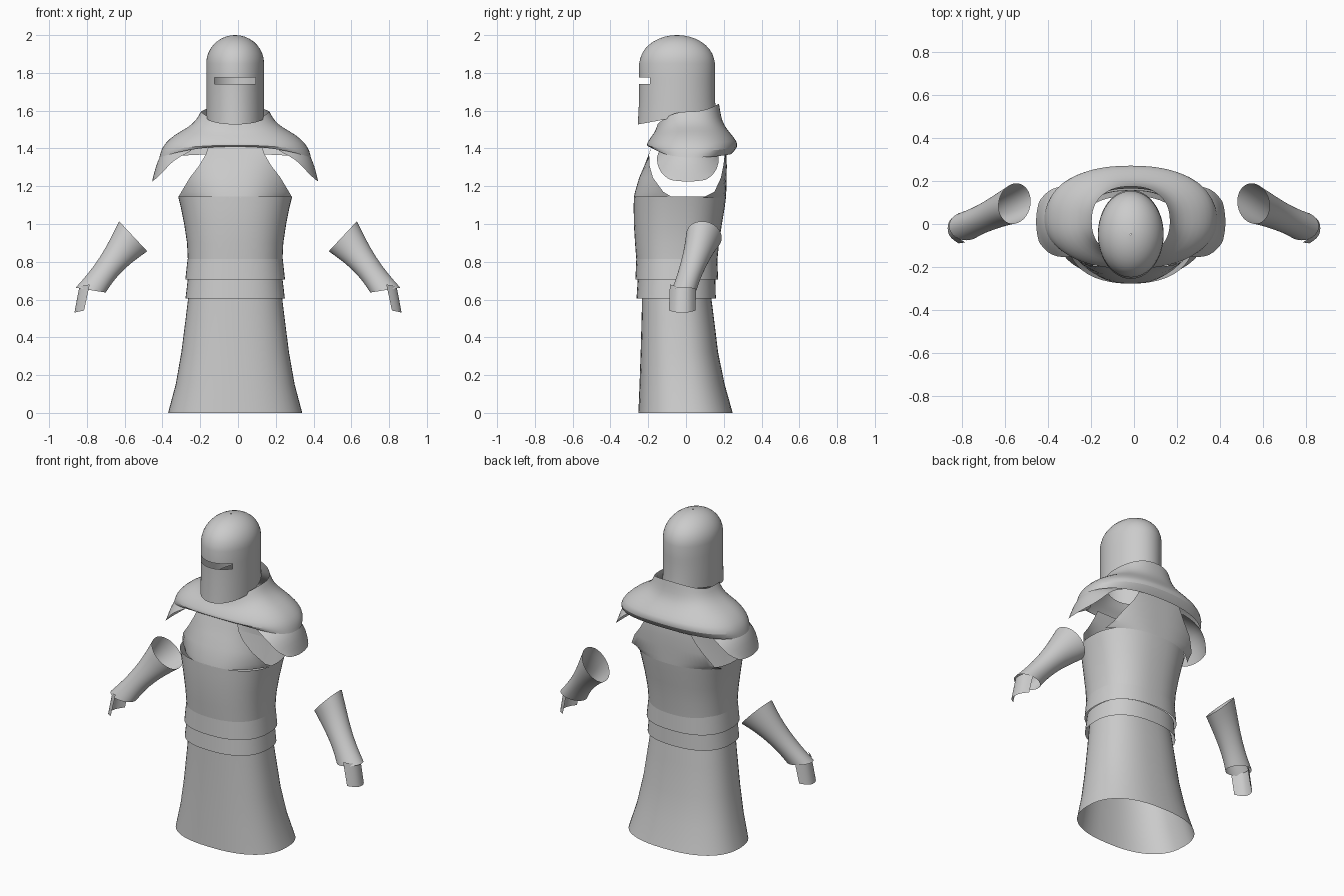
import bpy
from math import sin, cos, pi, radians, copysign
from mathutils import Vector

if "Cube" in bpy.data.objects:
    bpy.data.objects.remove(bpy.data.objects["Cube"])

CX = -0.015  # body axis sits slightly left of the arms' mirror plane


def make(name, verts, faces, subsurf=0):
    me = bpy.data.meshes.new(name)
    me.from_pydata([tuple(v) for v in verts], [], faces)
    me.update()
    ob = bpy.data.objects.new(name, me)
    bpy.context.collection.objects.link(ob)
    if subsurf:
        m = ob.modifiers.new("smooth", 'SUBSURF')
        m.levels = m.render_levels = subsurf
    bpy.ops.object.select_all(action='DESELECT')
    ob.select_set(True)
    bpy.context.view_layer.objects.active = ob
    bpy.ops.object.shade_smooth_by_angle(angle=radians(40))
    return ob


def grid(name, rows, closed=False, subsurf=0, skip=None, flip=False):
    """Skin a list of equally long point rows."""
    n = len(rows[0])
    verts = [p for r in rows for p in r]
    faces = []
    for i in range(len(rows) - 1):
        for j in range(n if closed else n - 1):
            if skip and skip(i, j):
                continue
            k = (j + 1) % n
            f = (i * n + j, i * n + k, (i + 1) * n + k, (i + 1) * n + j)
            faces.append(f[::-1] if flip else f)
    return make(name, verts, faces, subsurf)


def spow(v, p):
    return copysign(abs(v) ** p, v)


def ring(rx, yf, yb, zf, zs=None, zb=None, e=2.0, zp=2, n=48):
    """Horizontal ring; height may differ at front, side and back."""
    zs = zf if zs is None else zs
    zb = zf if zb is None else zb
    yc, ry, pts = (yf + yb) / 2, (yb - yf) / 2, []
    for j in range(n):
        t = 2 * pi * j / n
        s, c = sin(t), cos(t)
        z = zs + ((zf if c > 0 else zb) - zs) * abs(c) ** zp
        pts.append((CX + rx * spow(s, 2 / e), yc - ry * spow(c, 2 / e), z))
    return pts


# Helmet: sloped lower rim, eye slit, domed top
H = 64
rows = [ring(.153, -.255, .158, 1.527, 1.565, 1.605, zp=1, n=H)]
for z in (1.66, 1.74, 1.775, 1.85):
    rows.append(ring(.153, -.248, .153, z, n=H))
for k in range(1, 10):
    a = radians(10 * k) if k < 9 else radians(89)
    r = cos(a)
    rows.append(ring(.153 * r, -.047 - .198 * r, -.047 + .198 * r, 1.85 + .15 * sin(a), n=H))
grid("helmet", rows, True, skip=lambda i, j: i == 2 and (j < 8 or j >= H - 8))

# Shoulder mantle with raised collar
mantle = [(.182, -.15, .175, 1.53, 1.595, 1.637),
          (.205, -.16, .185, 1.50, 1.55, 1.57),
          (.25, -.17, .20, 1.48, 1.51, 1.525),
          (.32, -.19, .235, 1.455, 1.475, 1.48),
          (.375, -.205, .268, 1.43, 1.425, 1.44),
          (.395, -.212, .278, 1.415, 1.385, 1.41),
          (.402, -.195, .24, 1.41, 1.352, 1.37)]
grid("mantle", [ring(*m, e=2.3) for m in mantle], True, 1, flip=True)

# Pauldrons under the mantle: centre x, z; edge x, z; half width
plates = [(.27, 1.45, .22, 1.39, .15), (.35, 1.42, .29, 1.36, .165),
          (.395, 1.37, .345, 1.32, .163), (.42, 1.31, .385, 1.27, .145),
          (.44, 1.225, .425, 1.235, .10)]
for side, nm in ((1, "right"), (-1, "left")):
    rows = []
    for xc, zc, xe, ze, hw in plates:
        ts = [k / 6 - 1 for k in range(13)]
        rows.append([(CX + side * (xc + (xe - xc) * t * t), .01 + hw * t,
                      zc + (ze - zc) * t * t) for t in ts])
    grid("pauldron_" + nm, rows, subsurf=1, flip=side > 0)

# Torso: closed tube below the armholes
body = [(.25, -.262, .165, .80), (.255, -.27, .175, .90), (.27, -.276, .19, 1.0),
        (.288, -.277, .205, 1.09), (.302, -.276, .212, 1.145)]
grid("torso", [ring(*b, e=2.4) for b in body], True)

# Chest and back panels between the armholes: half width, centre y, edge y, z
chest = [(.302, -.276, -.07, 1.14), (.285, -.27, -.12, 1.17), (.24, -.248, -.175, 1.245),
         (.19, -.22, -.193, 1.31), (.155, -.197, -.195, 1.37), (.135, -.175, -.175, 1.43)]
back = [(.302, .212, .09, 1.14), (.285, .213, .15, 1.17), (.24, .215, .185, 1.245),
        (.19, .216, .198, 1.31), (.155, .213, .205, 1.37), (.135, .205, .20, 1.43)]
for nm, panel in (("chest_panel", chest), ("back_panel", back)):
    us = [k / 10 - 1 for k in range(21)]
    grid(nm, [[(CX + w * u, yc + (ye - yc) * abs(u) ** 2.6, z) for u in us]
              for w, yc, ye, z in panel], flip=nm == "back_panel")

# Two overlapping waist bands
grid("belt_upper", [ring(.252, -.263, .165, .815, e=2.4),
                    ring(.264, -.268, .17, .706, e=2.4)], True, flip=True)
grid("belt_lower", [ring(.25, -.255, .155, .715, e=2.4),
                    ring(.263, -.262, .158, .606, e=2.4)], True, flip=True)

# Long flared skirt, open below
skirt = [(.245, -.232, .13, .64), (.262, -.235, .148, .50), (.285, -.24, .17, .32),
         (.315, -.246, .205, .15), (.355, -.252, .247, 0)]
grid("skirt", [ring(*s, e=2.4) for s in skirt], True, flip=True)

# Forearm guards: centre, long half axis, y radius
arm = [((.555, .095, .935), (.075, -.01, .08), .094),
       ((.61, .07, .865), (.066, 0, .055), .08),
       ((.665, .043, .795), (.061, 0, .035), .071),
       ((.725, .015, .72), (.064, 0, .022), .064),
       ((.78, -.01, .65), (.08, 0, .013), .066)]
for side, nm in ((1, "right"), (-1, "left")):
    rows = []
    for c, a, b in arm:
        pts = []
        for j in range(32):
            t = 2 * pi * j / 32
            p = Vector(c) + Vector(a) * cos(t) + Vector((0, b, 0)) * sin(t)
            pts.append((p.x * side, p.y, p.z))
        rows.append(pts)
    grid("forearm_guard_" + nm, rows, True, 1, flip=side > 0)

    # Curved plate over the back of the hand
    rows = []
    for xe, xo, z, yc in ((.785, .84, .668, -.015), (.80, .853, .60, -.018), (.815, .866, .53, -.02)):
        ts = [k / 6 - 1 for k in range(13)]
        rows.append([(side * (xo - (xo - xe) * abs(t) ** 2.5), yc + .07 * t,
                      z + .012 * t * t) for t in ts])
    grid("hand_plate_" + nm, rows, flip=side > 0)
